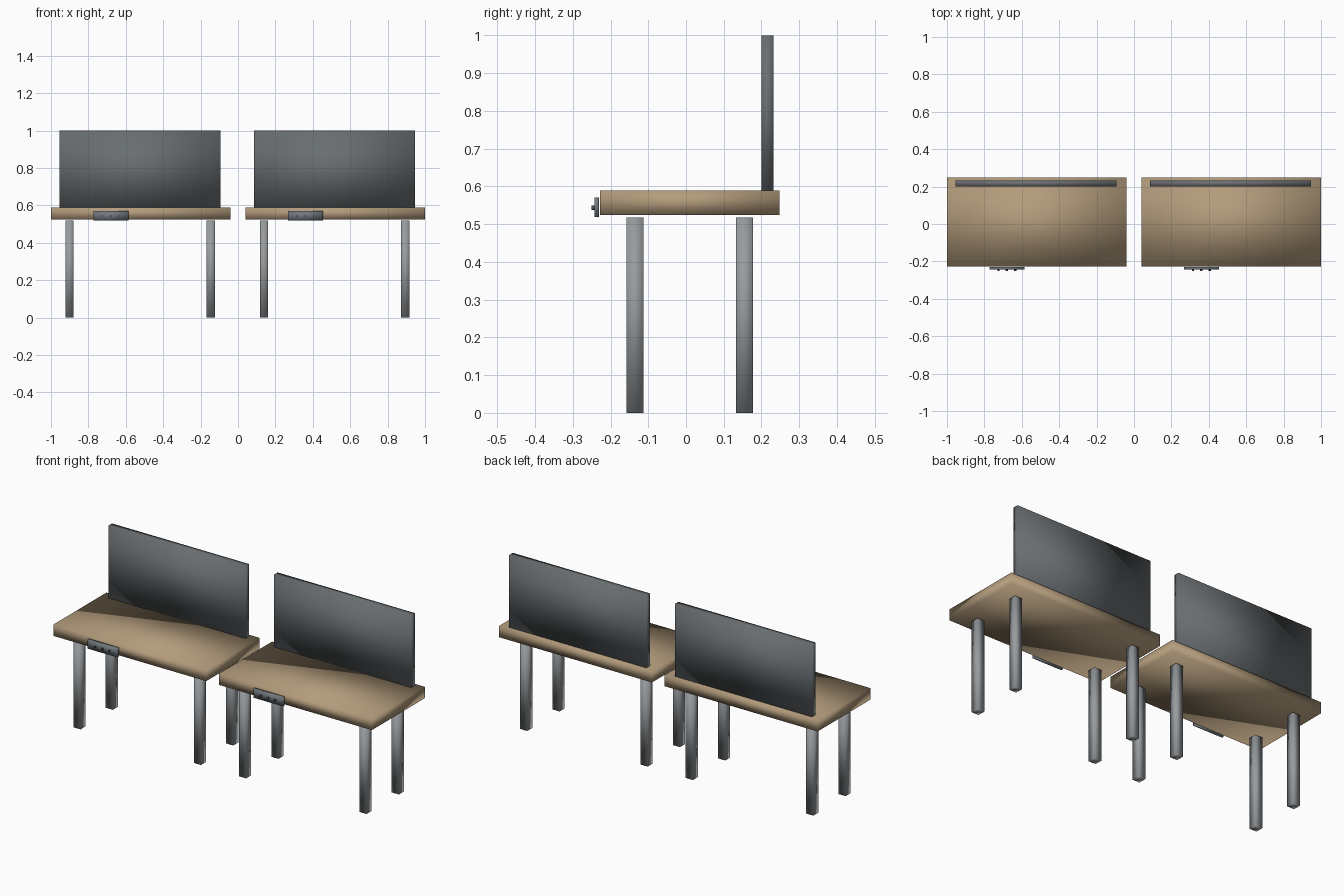
import bpy
import math

cube = bpy.data.objects.get("Cube")
if cube:
    bpy.data.objects.remove(cube, do_unlink=True)


def material(name, rgb):
    mat = bpy.data.materials.new(name)
    mat.use_nodes = True
    mat.diffuse_color = (*rgb, 1)
    mat.node_tree.nodes["Principled BSDF"].inputs["Base Color"].default_value = (*rgb, 1)
    return mat


wood = material("warm wood", (0.45, 0.33, 0.20))
screen_grey = material("dark grey screen", (0.14, 0.155, 0.165))
metal = material("brushed metal", (0.31, 0.33, 0.345))
panel_grey = material("control grey", (0.17, 0.19, 0.21))
button_dark = material("button charcoal", (0.07, 0.075, 0.085))


def finish(obj, name, mat):
    obj.name = name
    obj.data.materials.append(mat)
    bpy.ops.object.transform_apply(location=False, rotation=True, scale=True)
    bpy.ops.object.shade_smooth()


def box(name, mat, x, y, z):
    """Softly shaded box spanning the given (low, high) ranges."""
    spans = (x, y, z)
    bpy.ops.mesh.primitive_cube_add(size=1, location=[(a + b) / 2 for a, b in spans])
    obj = bpy.context.object
    obj.scale = [b - a for a, b in spans]
    finish(obj, name, mat)


def around(center, width):
    return (center - width / 2, center + width / 2)


for side, cx in (("right", -0.52), ("left", 0.52)):
    # Desk top and rear privacy screen
    box(side + "_desk_top", wood, around(cx, 0.96), (-0.228, 0.248), (0.525, 0.589))
    box(side + "_privacy_screen", screen_grey, around(cx - 0.003, 0.861),
        (0.2, 0.232), (0.587, 1.0))

    # Four square legs
    for end, dx in (("right", -0.381), ("left", 0.375)):
        for place, y in (("front", -0.135), ("rear", 0.155)):
            box(f"{side}_desk_{place}_{end}_leg", metal, around(cx + dx, 0.045),
                around(y, 0.045), (0, 0.518))

    # Height control with three round buttons
    px = cx - 0.16
    box(side + "_height_control", panel_grey, around(px, 0.187),
        (-0.243, -0.231), (0.519, 0.571))
    for i in (-1, 0, 1):
        bpy.ops.mesh.primitive_cylinder_add(
            vertices=16, radius=0.006, depth=0.01,
            location=(px + i * 0.045, -0.245, 0.543), rotation=(math.pi / 2, 0, 0))
        finish(bpy.context.object, f"{side}_control_button_{i + 2}", button_dark)
        bpy.ops.object.shade_smooth_by_angle()
